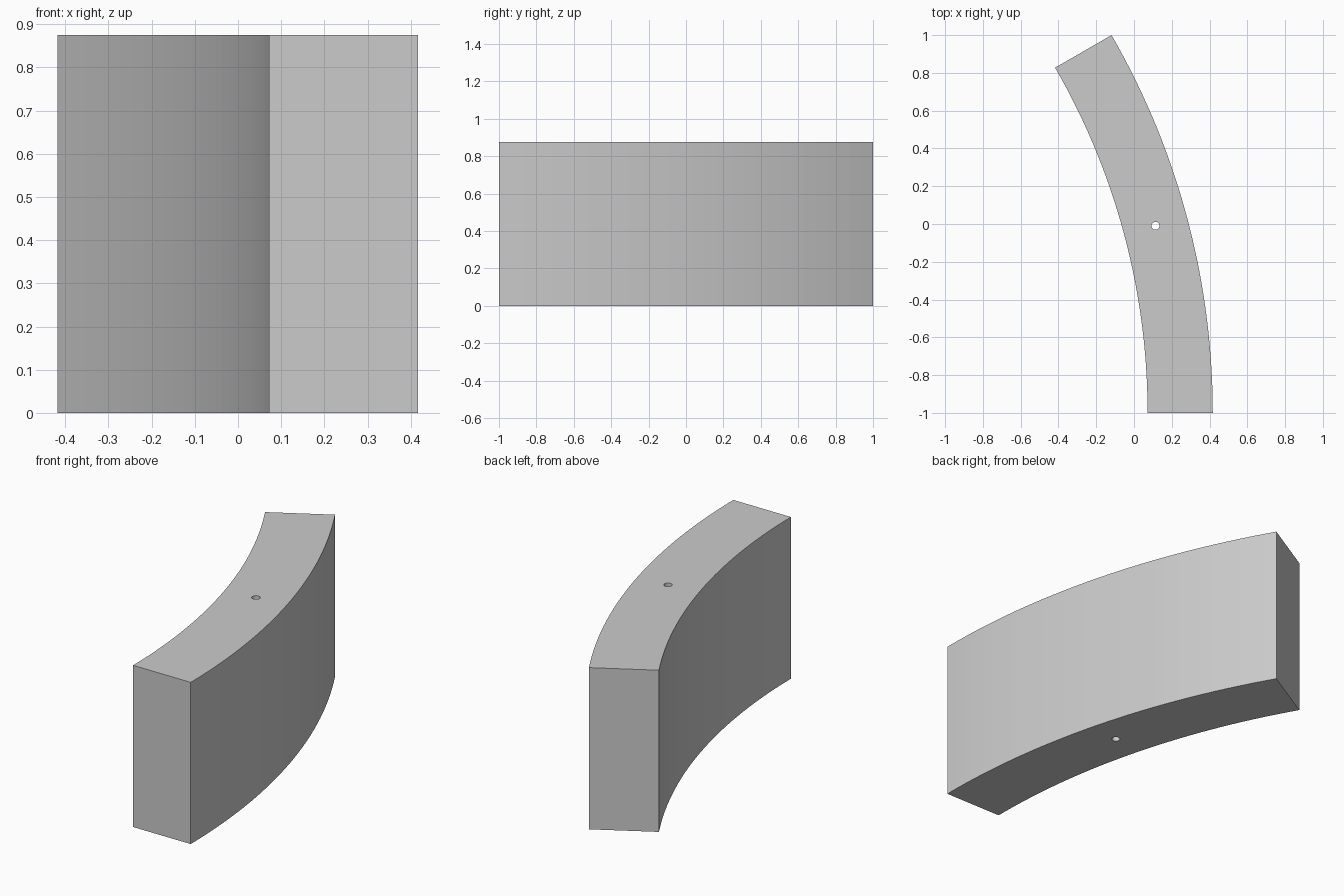
import bpy
import bmesh
from math import sin, cos, radians
from mathutils import Vector

cube = bpy.data.objects.get("Cube")
if cube:
    bpy.data.objects.remove(cube, do_unlink=True)

# Arc dimensions
OUTER, INNER, HEIGHT = 4.0, 3.655, 0.875
SWEEP, STEPS = radians(30), 30
CENTRE = Vector((-3.583, -1.0, 0.0))
HOLE_RADIUS = 0.021

grey = bpy.data.materials.new("light_grey")
grey.use_nodes = True
colour = (0.6, 0.6, 0.6, 1.0)
grey.diffuse_color = colour
grey.node_tree.nodes["Principled BSDF"].inputs["Base Color"].default_value = colour


def arc_point(radius, angle):
    return CENTRE + Vector((radius * cos(angle), radius * sin(angle), 0))


# Curved block: extrude the arc-shaped outline upward
angles = [SWEEP * i / STEPS for i in range(STEPS + 1)]
outline = [arc_point(OUTER, a) for a in angles]
outline += [arc_point(INNER, a) for a in reversed(angles)]
bm = bmesh.new()
base = bm.faces.new([bm.verts.new(p) for p in outline])
top = bmesh.ops.extrude_face_region(bm, geom=[base])
top_verts = [g for g in top["geom"] if isinstance(g, bmesh.types.BMVert)]
bmesh.ops.translate(bm, verts=top_verts, vec=(0, 0, HEIGHT))
bmesh.ops.recalc_face_normals(bm, faces=bm.faces)
mesh = bpy.data.meshes.new("curved_block")
bm.to_mesh(mesh)
bm.free()
mesh.materials.append(grey)
block = bpy.data.objects.new("curved_block", mesh)
bpy.context.collection.objects.link(block)

# Small vertical hole through the middle of the block
hole_at = arc_point((OUTER + INNER) / 2, SWEEP / 2)
bpy.ops.mesh.primitive_cylinder_add(
    vertices=24, radius=HOLE_RADIUS, depth=HEIGHT * 2,
    location=hole_at + Vector((0, 0, HEIGHT / 2)))
cutter = bpy.context.object
cutter.name = "hole_cutter"
cutter.hide_render = True
cutter.data.materials.append(grey)

drill = block.modifiers.new("drill_hole", "BOOLEAN")
drill.operation = "DIFFERENCE"
drill.solver = "EXACT"
drill.object = cutter

bpy.ops.object.select_all(action="DESELECT")
block.select_set(True)
bpy.context.view_layer.objects.active = block
bpy.ops.object.modifier_apply(modifier=drill.name)
bpy.data.objects.remove(cutter, do_unlink=True)
